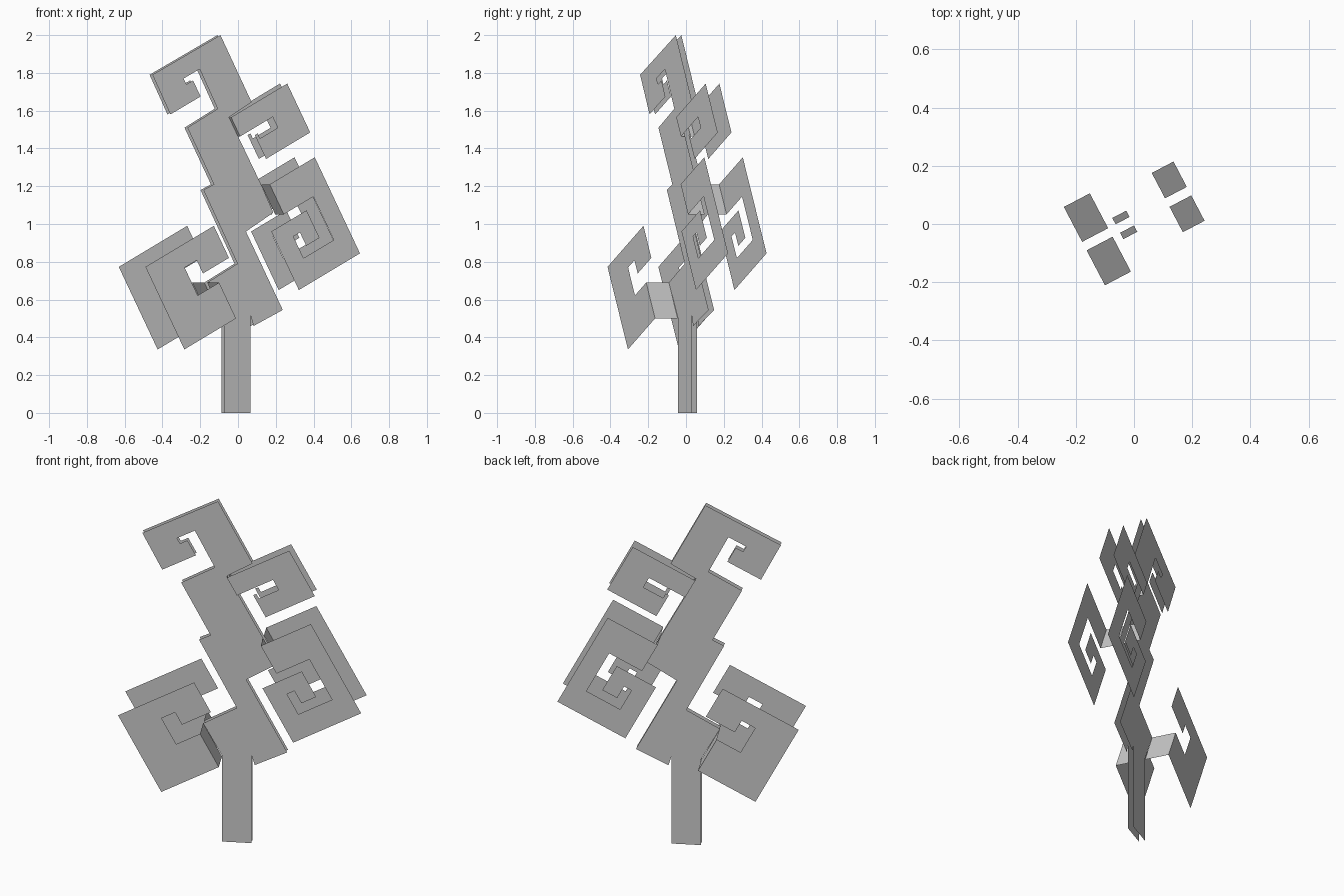
import bpy
from math import cos, sin, radians
from mathutils import Vector

if "Cube" in bpy.data.objects:
    bpy.data.objects.remove(bpy.data.objects["Cube"], do_unlink=True)

grey = bpy.data.materials.new("plain grey")
grey.use_nodes = True
grey.diffuse_color = (0.6, 0.6, 0.6, 1)
grey.node_tree.nodes["Principled BSDF"].inputs["Base Color"].default_value = (0.6, 0.6, 0.6, 1)

# The sheets stand upright, turned about z; depth runs along their normal
TURN = radians(27.7)
MIDDLE = 0.012
TRUNK_DEPTH = 0.0165
TILT = radians(28)
ACROSS = Vector((cos(TILT) * cos(TURN), sin(TILT)))
DOWN = Vector((sin(TILT) * cos(TURN), -cos(TILT)))


def place(point, depth):
    """Put an (x, z) point of the sheet outline at a depth from the middle."""
    d = MIDDLE + depth
    x, z = point
    return (x - sin(TURN) * d, x * sin(TURN) / cos(TURN) + cos(TURN) * d, z)


def make(name, loops):
    verts, faces = [], []
    for loop in loops:
        faces.append(range(len(verts), len(verts) + len(loop)))
        verts += loop
    mesh = bpy.data.meshes.new(name)
    mesh.from_pydata(verts, [], [tuple(f) for f in faces])
    mesh.materials.append(grey)
    obj = bpy.data.objects.new(name, mesh)
    bpy.context.collection.objects.link(obj)


def sheet(name, outline, depth):
    make(name, [[place(p, depth) for p in outline]])


# Trunk with stem, side notches and curled top
trunk = [
    (-.095, 2), (-.455, 1.79), (-.36, 1.58), (-.2, 1.675), (-.24, 1.76),
    (-.275, 1.74), (-.29, 1.77), (-.205, 1.82), (-.11, 1.61), (-.27, 1.51),
    (-.13, 1.21), (-.185, 1.18), (-.005, .79), (-.165, .69), (-.075, .505),
    (-.075, 0), (.065, 0), (.065, .515), (.08, .46), (.235, .545),
    (.04, .96), (.185, 1.06), (.12, 1.21), (-.05, 1.565), (.07, 1.645)]

# Square spiral branches: root corner, depth, root length, tilted outline
branches = {
    "lower_branch": ((-.165, .69), .152, .215, [
        (0, 0), (0, .215), (-.35, .215), (-.35, -.28), (.113, -.28),
        (.113, -.088), (-.063, -.088), (-.063, -.167), (-.145, -.167), (-.145, 0)]),
    "middle_branch": ((.12, 1.21), .115, .18, [
        (0, 0), (.305, 0), (.305, .576), (-.109, .576), (-.109, .225),
        (.13, .225), (.13, .39), (.04, .39), (.04, .31), (-.005, .31),
        (-.005, .44), (.2, .44), (.2, .18), (0, .18)]),
    "upper_branch": ((-.05, 1.565), .041, .115, [
        (0, 0), (.38, 0), (.38, .293), (.081, .293), (.081, .15),
        (.1, .15), (.1, .18), (.22, .18), (.22, .115), (0, .115)]),
}

for side, sign in (("front", -1), ("back", 1)):
    inner = sign * TRUNK_DEPTH
    sheet(side + "_trunk", trunk, inner)
    for name, (root, depth, length, outline) in branches.items():
        start = Vector(root)
        end = start + DOWN * length
        sheet(f"{side}_{name}", [start + ACROSS * p + DOWN * q for p, q in outline], sign * depth)
        # Strip joining the branch root to the trunk edge
        make(f"{side}_{name}_strip", [[place(start, inner), place(end, inner),
                                       place(end, sign * depth), place(start, sign * depth)]])
